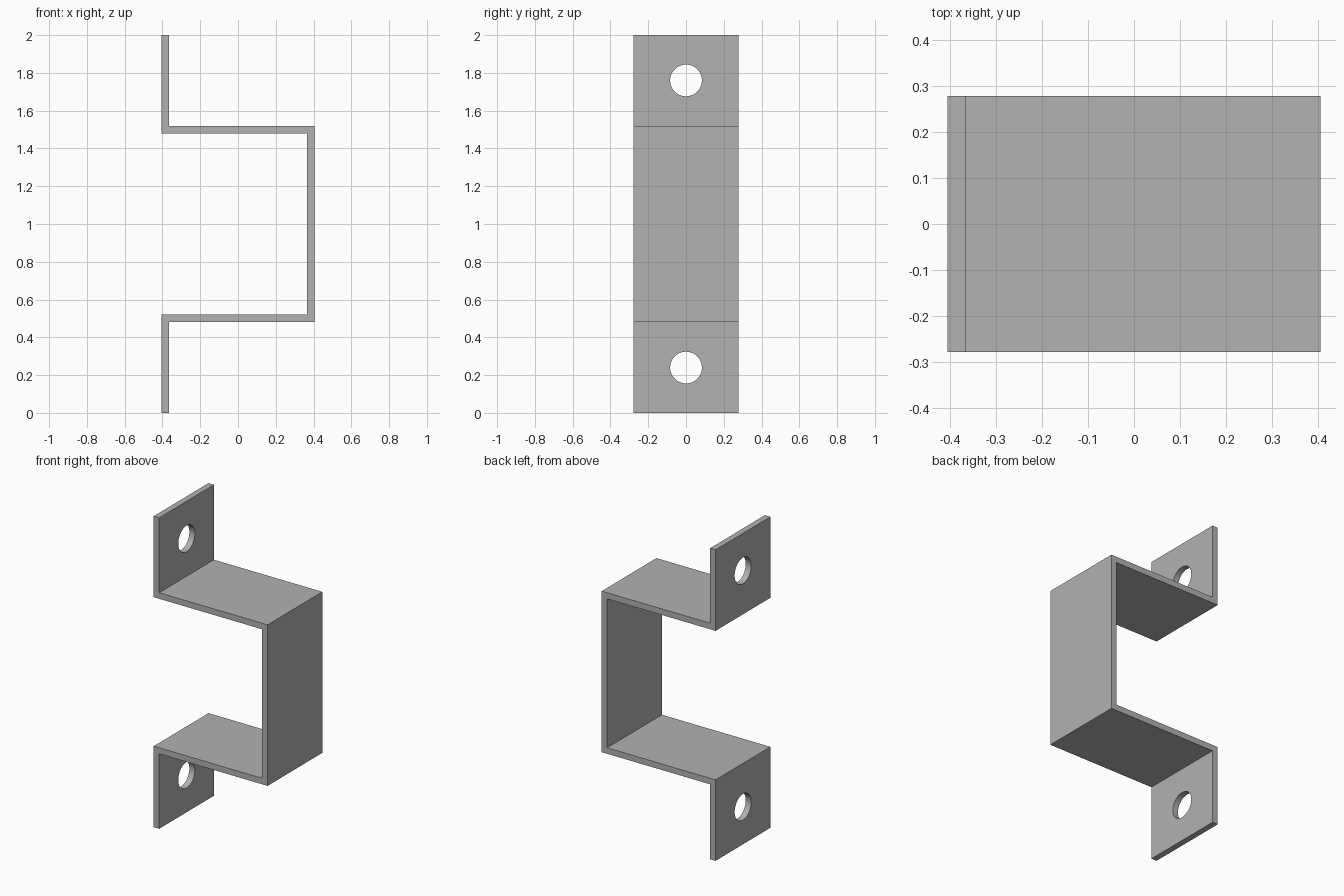
import bpy
import bmesh
import math
from mathutils import Vector

cube = bpy.data.objects.get("Cube")
if cube:
    bpy.data.objects.remove(cube, do_unlink=True)

# Overall dimensions
HALF_X, HALF_Y, HEIGHT = 0.405, 0.278, 2.0
THICK = 0.039
SHELF_TOP = 1.518
HOLE_Z, HOLE_R = 1.76, 0.084

# Plain grey metal
grey = bpy.data.materials.new("grey metal")
grey.use_nodes = True
colour = (0.445, 0.445, 0.445, 1)
grey.diffuse_color = colour
grey.node_tree.nodes["Principled BSDF"].inputs["Base Color"].default_value = colour


def mirrored(points):
    """Append the same points reflected about mid height."""
    return points + [(x, HEIGHT - z) for x, z in reversed(points)]


# Folded strip: outer and inner outlines, extruded across the width
tab = THICK - HALF_X
outer = mirrored([(tab, HEIGHT), (tab, SHELF_TOP), (HALF_X, SHELF_TOP)])
inner = mirrored([(-HALF_X, HEIGHT), (-HALF_X, SHELF_TOP - THICK),
                  (HALF_X - THICK, SHELF_TOP - THICK)])
bm = bmesh.new()
face = bm.faces.new([bm.verts.new((x, -HALF_Y, z)) for x, z in outer + inner[::-1]])
sweep = bmesh.ops.extrude_face_region(bm, geom=[face])
bmesh.ops.translate(bm, vec=Vector((0, 2 * HALF_Y, 0)),
                    verts=[g for g in sweep["geom"] if isinstance(g, bmesh.types.BMVert)])
bmesh.ops.recalc_face_normals(bm, faces=bm.faces)
mesh = bpy.data.meshes.new("bracket")
bm.to_mesh(mesh)
bm.free()
mesh.materials.append(grey)
bracket = bpy.data.objects.new("bracket", mesh)
bpy.context.collection.objects.link(bracket)

# Screw hole through each tab
for z in (HOLE_Z, HEIGHT - HOLE_Z):
    bpy.ops.mesh.primitive_cylinder_add(vertices=48, radius=HOLE_R, depth=0.2,
                                        location=(-HALF_X, 0, z),
                                        rotation=(0, math.pi / 2, 0))
    cutter = bpy.context.object
    cutter.name = "hole_cutter"
    cutter.hide_render = True
    cutter.data.materials.append(grey)
    cut = bracket.modifiers.new("screw hole", 'BOOLEAN')
    cut.operation = 'DIFFERENCE'
    cut.solver = 'EXACT'
    cut.object = cutter
    bpy.context.view_layer.objects.active = bracket
    bpy.ops.object.modifier_apply(modifier=cut.name)
    bpy.data.objects.remove(cutter, do_unlink=True)

# Smooth hole walls, crisp folds
bpy.ops.object.select_all(action='DESELECT')
bracket.select_set(True)
bpy.context.view_layer.objects.active = bracket
bpy.ops.object.shade_smooth_by_angle(angle=math.radians(30))
